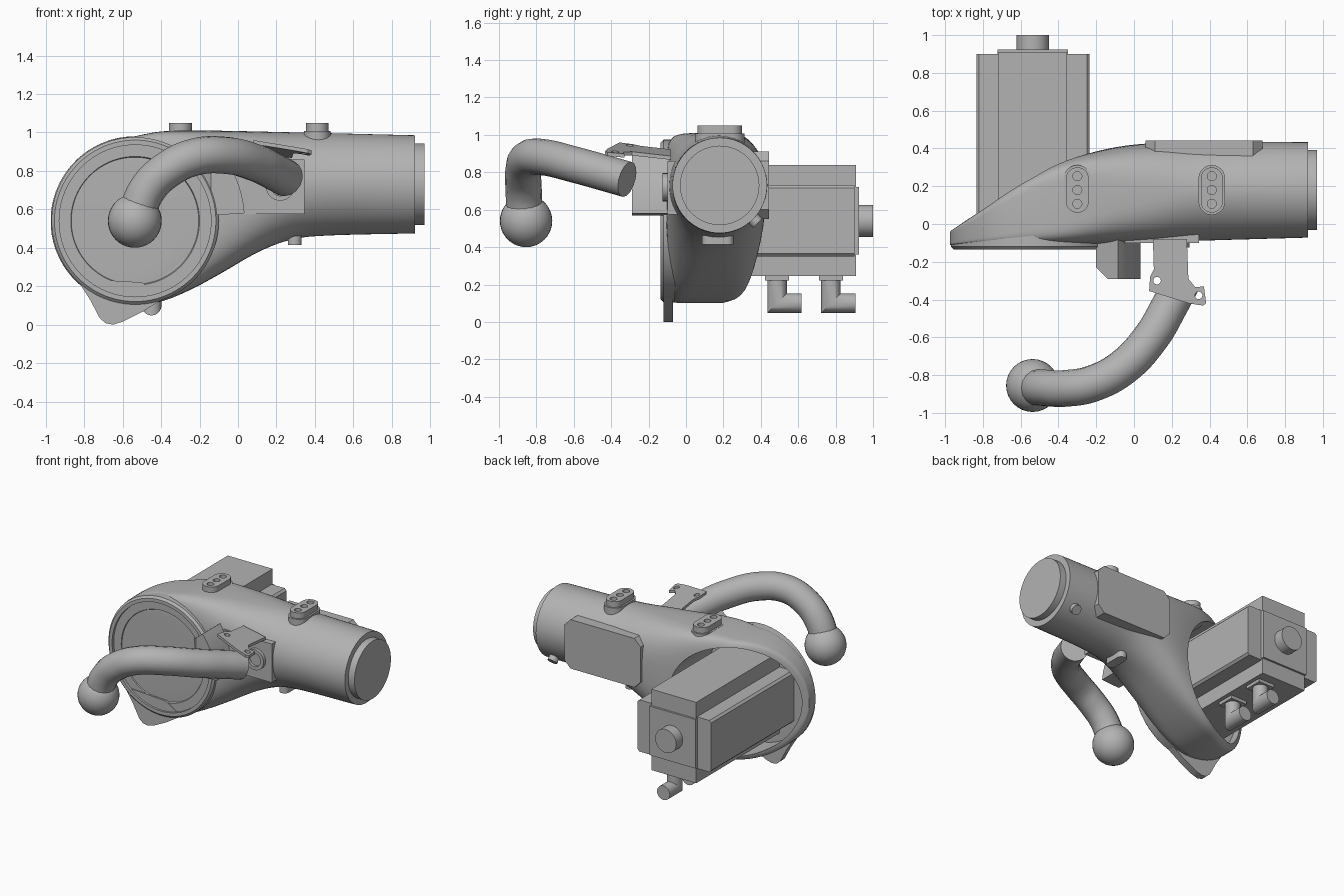
import bpy, bmesh, math
from mathutils import Vector

if "Cube" in bpy.data.objects:
    bpy.data.objects.remove(bpy.data.objects["Cube"], do_unlink=True)

grey = bpy.data.materials.new("light grey")
grey.use_nodes = True
COLOUR = (0.45, 0.45, 0.45, 1)
grey.diffuse_color = COLOUR
grey.node_tree.nodes["Principled BSDF"].inputs["Base Color"].default_value = COLOUR

HUB_X, HUB_Z = -0.535, 0.54      # axis of the round hub
TUBE_Y, TUBE_Z = 0.18, 0.73      # axis of the arm tube


def finish(name, bm):
    bmesh.ops.recalc_face_normals(bm, faces=bm.faces)
    mesh = bpy.data.meshes.new(name)
    bm.to_mesh(mesh)
    bm.free()
    ob = bpy.data.objects.new(name, mesh)
    bpy.context.collection.objects.link(ob)
    mesh.materials.append(grey)
    return ob


def rings_to_mesh(name, rings):
    """Skin closed rings of equal size and cap both ends."""
    bm = bmesh.new()
    loops = [[bm.verts.new(p) for p in ring] for ring in rings]
    n = len(loops[0])
    for a, b in zip(loops, loops[1:]):
        for i in range(n):
            j = (i + 1) % n
            bm.faces.new((a[i], a[j], b[j], b[i]))
    bm.faces.new(loops[0])
    bm.faces.new(loops[-1])
    return finish(name, bm)


def prism(name, pts, axis, lo, hi):
    """Extrude an outline along an axis; the outline uses the other two axes in order."""
    def place(p, h):
        return {"X": (h, p[0], p[1]), "Y": (p[0], h, p[1]), "Z": (p[0], p[1], h)}[axis]
    return rings_to_mesh(name, [[place(p, h) for p in pts] for h in (lo, hi)])


def rect(a0, a1, b0, b1, c=0.0):
    """Rectangle outline with optional chamfer."""
    if not c:
        return [(a0, b0), (a1, b0), (a1, b1), (a0, b1)]
    return [(a0 + c, b0), (a1 - c, b0), (a1, b0 + c), (a1, b1 - c),
            (a1 - c, b1), (a0 + c, b1), (a0, b1 - c), (a0, b0 + c)]


def turned(name, base, direction, profile, seg=48):
    """Turn (radius, distance) points around an axis."""
    q = Vector(direction).to_track_quat("Z", "Y")
    angles = [math.tau * i / seg for i in range(seg)]
    return rings_to_mesh(name, [[Vector(base) + q @ Vector((r * math.cos(a), r * math.sin(a), h))
                                 for a in angles] for r, h in profile])


def rod(name, base, direction, r, length, seg=32):
    return turned(name, base, direction, [(r, 0), (r, length)], seg)


def cut(ob, cutters):
    for c in cutters:
        mod = ob.modifiers.new("cut", "BOOLEAN")
        mod.object, mod.operation, mod.solver = c, "DIFFERENCE", "EXACT"
        bpy.context.view_layer.objects.active = ob
        bpy.ops.object.modifier_apply(modifier=mod.name)
        bpy.data.objects.remove(c, do_unlink=True)


def smooth_value(table, x):
    """Cubic interpolation through (x, value) points."""
    x = min(max(x, table[0][0]), table[-1][0])
    k = 0
    while k < len(table) - 2 and x > table[k + 1][0]:
        k += 1

    def slope(i):
        a, b = table[max(i - 1, 0)], table[min(i + 1, len(table) - 1)]
        return (b[1] - a[1]) / (b[0] - a[0])
    (x0, v0), (x1, v1) = table[k], table[k + 1]
    h = x1 - x0
    t = (x - x0) / h
    return ((2*t**3 - 3*t*t + 1) * v0 + (t**3 - 2*t*t + t) * h * slope(k)
            + (3*t*t - 2*t**3) * v1 + (t**3 - t*t) * h * slope(k + 1))


# Housing: rounded-box sections at the hub blending into a round tube
top = [(-0.54, 0.98), (-0.4, 1.005), (-0.2, 1.01), (0.3, 1.0), (0.92, 0.985)]
bottom = [(-0.54, 0.1), (-0.4, 0.12), (-0.25, 0.18), (-0.1, 0.26), (0.1, 0.375),
          (0.25, 0.435), (0.4, 0.46), (0.92, 0.475)]
back = [(-0.975, -0.04), (-0.8, 0.08), (-0.6, 0.22), (-0.4, 0.325), (-0.2, 0.385),
        (0, 0.42), (0.3, 0.435), (0.92, 0.433)]
front = [(-0.975, -0.11), (-0.1, -0.105), (0.3, -0.09), (0.92, -0.072)]
power = [(-0.975, 9), (-0.5, 8), (-0.15, 4), (0.1, 2.7), (0.35, 2), (0.92, 2)]

xs = [HUB_X - 0.44 * math.cos(math.radians(4 + 86 * i / 16)) for i in range(17)]
xs += [HUB_X + (0.92 - HUB_X) * (i + 1) / 32 for i in range(32)]
sections = []
for x in xs:
    if x <= HUB_X + 1e-6:
        half = math.sqrt(max(0.44 ** 2 - (x - HUB_X) ** 2, 0))
        z0, z1 = HUB_Z - half, HUB_Z + half
    else:
        z0, z1 = smooth_value(bottom, x), smooth_value(top, x)
    y0, y1 = smooth_value(front, x), smooth_value(back, x)
    e = 2 / smooth_value(power, x)
    ring = []
    for i in range(64):
        c, s = math.cos(math.tau * i / 64), math.sin(math.tau * i / 64)
        ring.append((x, (y0 + y1) / 2 + (y1 - y0) / 2 * math.copysign(abs(c) ** e, c),
                     (z0 + z1) / 2 + (z1 - z0) / 2 * math.copysign(abs(s) ** e, s)))
    sections.append(ring)
housing = rings_to_mesh("housing", sections)
cut(housing, [rod("hub_bore", (HUB_X, -0.07, HUB_Z), (0, 1, 0), 0.4, 1, 96)])

# Hub cover with raised rim and recessed face
turned("hub_cover", (HUB_X, 0, HUB_Z), (0, -1, 0),
       [(0.435, 0.06), (0.435, 0.12), (0.42, 0.135), (0.395, 0.135), (0.395, 0.115),
        (0.335, 0.115), (0.33, 0.105), (0.01, 0.105)], 96)

# Tube end cap
rod("end_cap", (0.9, TUBE_Y, TUBE_Z), (1, 0, 0), 0.212, 0.07, 64)

# Foot lug under the hub
prism("foot_lug", [(-0.84, 0.24), (-0.77, 0.13), (-0.72, 0.035), (-0.69, 0.008), (-0.65, 0),
                   (-0.6, 0.015), (-0.5, 0.065), (-0.38, 0.14), (-0.5, 0.22)], "Y", -0.12, -0.07)


# Oval bosses with screw holes
def oval(cx, cy, half_x, half_y):
    pts = []
    for i in range(32):
        a = math.tau * (i + 0.5) / 32
        pts.append((cx + half_x * math.cos(a),
                    cy + half_x * math.sin(a) + math.copysign(half_y - half_x, math.sin(a))))
    return pts


for name, x, hx in (("rear_top_boss", -0.3, 0.06), ("front_top_boss", 0.412, 0.058)):
    boss = prism(name, oval(x, TUBE_Y, hx, 0.12), "Z", 0.9, 1.05)
    cut(boss, [rod("screw_hole", (x, TUBE_Y + dy, 1.025), (0, 0, 1), 0.024, 0.1, 20)
               for dy in (-0.073, 0, 0.073)])
    prism(name + "_base", oval(x, TUBE_Y, hx + 0.012, 0.132), "Z", 0.9, 1.008)
prism("bottom_boss", oval(0.295, 0.17, 0.036, 0.085), "Z", 0.415, 0.55)
rod("drain_plug", (0.82, TUBE_Y + 0.15, TUBE_Z - 0.15), (0, 1, -1), 0.035, 0.075, 24)

# Rear access plate
prism("rear_plate", rect(0.06, 0.68, 0.55, 0.91, 0.05), "Y", 0.36, 0.443)

# Motor: tall core, wide side slabs, end cap and shaft knob
cx, cz = HUB_X, HUB_Z
prism("motor_core", rect(cx - 0.185, cx + 0.18, 0.245, 0.84), "Y", -0.07, 0.91)
prism("motor_slabs", rect(cx - 0.3, cx + 0.3, 0.35, 0.73, 0.015), "Y", -0.07, 0.9)
prism("motor_end_plate", rect(cx - 0.188, cx + 0.185, 0.36, 0.72), "Y", 0.9, 0.925)
rod("motor_knob", (cx, 0.9, cz), (0, 1, 0), 0.086, 0.1, 40)

# Elbow connectors below the motor
for name, y in (("inner", 0.487), ("outer", 0.775)):
    x, z, r = -0.45, 0.1, 0.052
    prism(name + "_connector_flange", rect(x - 0.065, x + 0.065, y - 0.065, y + 0.065), "Z", 0.222, 0.25)
    circle = [(r * math.cos(math.tau * i / 28), r * math.sin(math.tau * i / 28)) for i in range(28)]
    rings_to_mesh(name + "_connector_elbow",
                  [[(x + a, y + b, 0.235) for a, b in circle],
                   [(x + a, y + b, z + b) for a, b in circle],
                   [(x + a, y + 0.13, z + b) for a, b in circle]])

# Curved clamp block beside the hub
arc = [math.radians(4 + 34 * i / 10) for i in range(11)]
outline = [(HUB_X + 0.425 * math.cos(a), HUB_Z + 0.425 * math.sin(a)) for a in arc]
outline += [(HUB_X + 0.57 * math.cos(a), HUB_Z + 0.57 * math.sin(a)) for a in reversed(arc)]
clamp = prism("clamp_block", outline, "Y", -0.29, -0.06)
cut(clamp, [prism("corner_cutter", [(-0.3, -0.3), (-0.13, -0.3), (-0.21, -0.22), (-0.3, -0.22)], "Z", 0.5, 1)])

# Square mounting plate with centre ring
prism("mounting_plate", rect(-0.05, 0.345, 0.575, 0.86), "Y", -0.1, -0.03)
turned("mounting_ring", (0.22, -0.09, 0.72), (0, -1, 0), [(0.075, 0), (0.075, 0.035), (0.05, 0.035), (0.05, 0.015)])

# Sloping hose bracket
bracket = prism("hose_bracket", [(0.1, -0.08), (0.28, -0.08), (0.288, -0.29), (0.325, -0.335), (0.37, -0.33),
                                 (0.382, -0.42), (0.365, -0.432), (0.29, -0.42), (0.08, -0.355),
                                 (0.085, -0.28), (0.105, -0.24)], "Z", -0.01, 0.01)
cut(bracket, [rod("bolt_hole", (x, y, -0.1), (0, 0, 1), 0.02, 0.2, 20)
              for x, y in ((0.122, -0.3), (0.342, -0.378))])
for v in bracket.data.vertices:
    v.co.z += 0.905 - 0.2 * (v.co.x - 0.24) - 0.12 * (v.co.y + 0.25)

# Bent hose with ball end
path = [(0.25, -0.315, 0.762), (0.19, -0.43, 0.795), (0.09, -0.6, 0.842), (-0.06, -0.76, 0.88),
        (-0.22, -0.845, 0.873), (-0.36, -0.87, 0.81), (-0.47, -0.868, 0.705), (-0.535, -0.862, 0.55)]
curve = bpy.data.curves.new("hose", "CURVE")
curve.dimensions, curve.bevel_depth, curve.bevel_resolution = "3D", 0.097, 6
curve.use_fill_caps = True
spline = curve.splines.new("BEZIER")
spline.bezier_points.add(len(path) - 1)
for point, co in zip(spline.bezier_points, path):
    point.co = co
    point.handle_left_type = point.handle_right_type = "AUTO"
curve.materials.append(grey)
hose = bpy.data.objects.new("hose", curve)
bpy.context.collection.objects.link(hose)
bpy.ops.object.select_all(action="DESELECT")
hose.select_set(True)
bpy.context.view_layer.objects.active = hose
bpy.ops.object.convert(target="MESH")

bm = bmesh.new()
bmesh.ops.create_uvsphere(bm, u_segments=32, v_segments=20, radius=0.14)
bmesh.ops.translate(bm, verts=bm.verts, vec=(-0.537, -0.855, 0.54))
finish("ball_end", bm)

# Smooth curved faces, keep hard edges
for ob in bpy.context.collection.objects:
    if ob.type == "MESH":
        ob.select_set(True)
        bpy.context.view_layer.objects.active = ob
bpy.ops.object.shade_smooth_by_angle(angle=math.radians(30))
